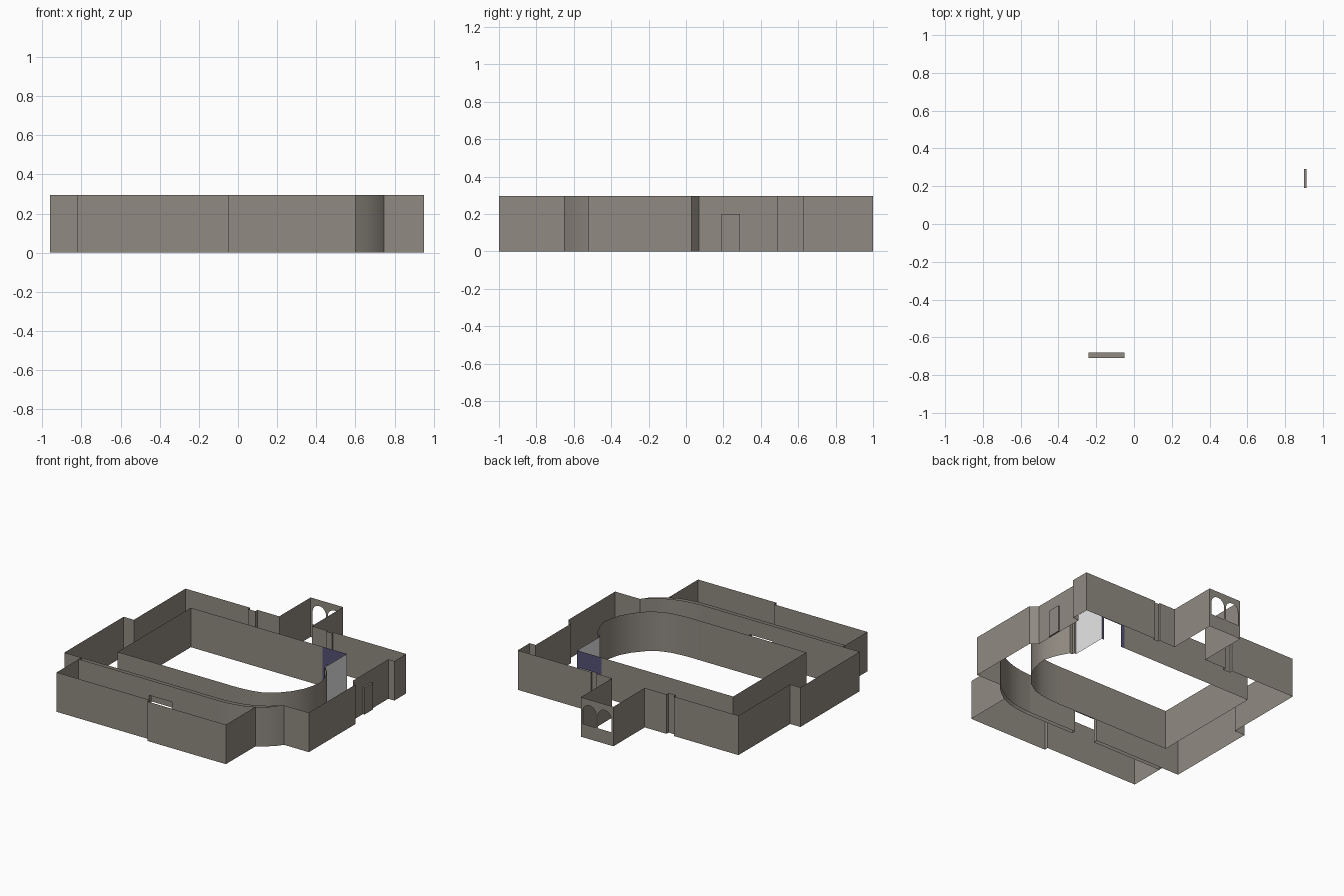
import bpy, bmesh, math
from mathutils import Vector

if "Cube" in bpy.data.objects:
    bpy.data.objects.remove(bpy.data.objects["Cube"])

H = 0.295  # wall height


def material(name, rgb):
    m = bpy.data.materials.new(name)
    m.diffuse_color = (*rgb, 1)
    m.use_nodes = True
    m.node_tree.nodes["Principled BSDF"].inputs["Base Color"].default_value = m.diffuse_color
    return m


STONE = material("warm_grey_stone", (0.28, 0.255, 0.22))
BLUE = material("dark_blue_paint", (0.09, 0.085, 0.18))
PALE = material("pale_plaster", (0.8, 0.8, 0.8))


def finish(name, bm, mat, smooth=False):
    me = bpy.data.meshes.new(name)
    bm.to_mesh(me)
    bm.free()
    me.materials.append(mat)
    ob = bpy.data.objects.new(name, me)
    bpy.context.collection.objects.link(ob)
    if smooth:
        bpy.context.view_layer.objects.active = ob
        ob.select_set(True)
        bpy.ops.object.shade_smooth_by_angle(angle=math.radians(30))
        ob.select_set(False)
    return ob


def wall(name, path, mat=STONE, z0=0.0, z1=H, smooth=False):
    """Thin upright wall following a plan path."""
    bm = bmesh.new()
    low = [bm.verts.new((x, y, z0)) for x, y in path]
    top = [bm.verts.new((x, y, z1)) for x, y in path]
    for i in range(len(path) - 1):
        bm.faces.new((low[i], low[i + 1], top[i + 1], top[i]))
    return finish(name, bm, mat, smooth)


def panel(name, y, loops, mat=STONE, facing=-1):
    """Flat panel in an xz plane: first loop is the outline, others are holes."""
    bm = bmesh.new()
    for loop in loops:
        vs = [bm.verts.new((x, y, z)) for x, z in loop]
        for i in range(len(vs)):
            bm.edges.new((vs[i - 1], vs[i]))
    bmesh.ops.triangle_fill(bm, edges=bm.edges[:], use_beauty=True,
                            use_dissolve=False, normal=Vector((0, facing, 0)))
    for f in bm.faces:
        f.normal_update()
        if f.normal.y * facing < 0:
            f.normal_flip()
    return finish(name, bm, mat)


def doorway(x0, x1, a, b, h):
    """Wall outline with a door notch from a to b, height h."""
    return [(x0, 0), (a, 0), (a, h), (b, h), (b, 0), (x1, 0), (x1, H), (x0, H)]


def arch(cx, r, z0, spring):
    pts = [(cx - r, z0), (cx + r, z0)]
    return pts + [(cx + r * math.cos(t * math.pi / 12), spring + r * math.sin(t * math.pi / 12))
                  for t in range(13)]


# Outer wall: right side, with slanted corner and set-back stretch
wall("outer_right_wall", [(0.745, -0.52), (0.95, -0.52), (0.95, 0.03), (0.90, 0.07),
                          (0.90, 0.49), (0.95, 0.49), (0.95, 0.63)])

# Outer wall: back right, with a shallow groove, up to the alcove
wall("outer_back_wall_right", [(0.95, 0.63), (0.345, 0.63), (0.345, 0.615), (0.30, 0.615),
                               (0.30, 0.63), (0.17, 0.63), (0.17, 1.0)])

# Alcove end wall with twin arched windows
panel("alcove_arched_wall", 1.0, [[(-0.1, 0), (0.17, 0), (0.17, H), (-0.1, H)],
                                  arch(-0.028, 0.055, 0.10, 0.195),
                                  arch(0.098, 0.055, 0.10, 0.195)], facing=1)

# Outer wall: back left and left side
wall("outer_back_left_wall", [(-0.1, 1.0), (-0.1, 0.63), (-0.28, 0.63), (-0.28, 0.605),
                              (-0.34, 0.605), (-0.34, 0.63), (-0.875, 0.63), (-0.875, 0.02),
                              (-0.96, 0.02), (-0.96, -0.68)])

# Wall between courtyard walk and front room: two skins with a doorway
DA, DB, DH = -0.24, -0.05, 0.18
panel("walk_front_wall", -0.68, [doorway(-0.96, 0.35, DA, DB, DH)], facing=1)
panel("front_room_back_wall", -0.71, [doorway(-0.82, 0.35, DA, DB, DH)])

bm = bmesh.new()
frame = [(DA, 0), (DA, DH), (DB, DH), (DB, 0)]
for (xa, za), (xb, zb) in zip(frame, frame[1:]):
    bm.faces.new([bm.verts.new(p) for p in
                  ((xa, -0.68, za), (xb, -0.68, zb), (xb, -0.71, zb), (xa, -0.71, za))])
finish("doorway_lining", bm, STONE)

# Curved continuation of both skins
wall("walk_curved_corner", [(0.35, -0.68), (0.44, -0.672), (0.52, -0.655), (0.60, -0.625),
                            (0.66, -0.588), (0.71, -0.55), (0.745, -0.52)], smooth=True)
wall("front_room_curved_back", [(0.35, -0.71), (0.44, -0.702), (0.52, -0.685),
                                (0.60, -0.65)], smooth=True)
wall("outer_curved_corner", [(0.60, -0.65), (0.66, -0.61), (0.71, -0.567),
                             (0.745, -0.52)], smooth=True)

# Front room outer walls
wall("front_room_wall", [(-0.82, -0.68), (-0.82, -0.97), (-0.05, -0.97), (-0.05, -1.0),
                         (0.60, -1.0), (0.60, -0.65)])

# Side door: a shallow raised slab
bm = bmesh.new()
bmesh.ops.create_cube(bm, size=1)
for v in bm.verts:
    v.co = (0.9065 + v.co.x * 0.013, 0.24 + v.co.y * 0.10, 0.10 + v.co.z * 0.20)
finish("side_door", bm, STONE)

# Inner courtyard walls
wall("inner_straight_wall", [(0.42, 0.4), (-0.67, 0.4), (-0.67, -0.465), (0.20, -0.465)])
wall("inner_curved_wall", [(0.20, -0.465), (0.28, -0.466), (0.36, -0.462), (0.44, -0.452),
                           (0.51, -0.432), (0.59, -0.38), (0.66, -0.30), (0.705, -0.22),
                           (0.727, -0.14), (0.735, -0.07), (0.715, 0.0), (0.69, 0.055),
                           (0.66, 0.11)], smooth=True)
wall("inner_stepped_jamb", [(0.66, 0.11), (0.637, 0.11), (0.637, 0.13), (0.62, 0.13)])

# Painted corner: pale side wall and blue doorway wall
wall("pale_side_wall", [(0.62, 0.13), (0.62, 0.4)], PALE)
panel("blue_doorway_wall", 0.4, [doorway(0.42, 0.62, 0.45, 0.60, 0.17)], BLUE, facing=1)
